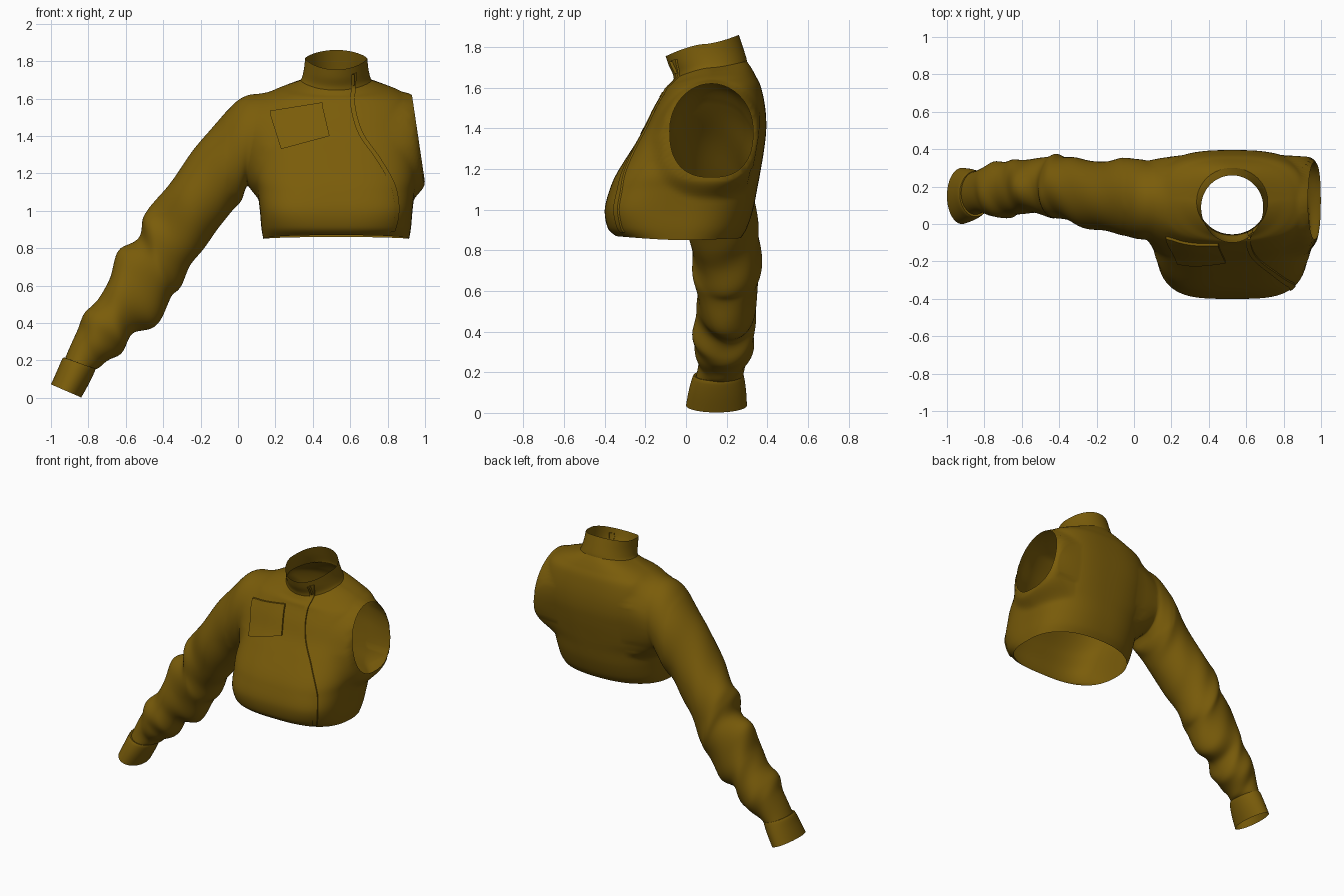
import bpy, bmesh, math
from mathutils import Vector
from mathutils.bvhtree import BVHTree

if "Cube" in bpy.data.objects:
    bpy.data.objects.remove(bpy.data.objects["Cube"])

CX = 0.525  # centre line of the torso

cloth = bpy.data.materials.new("olive_cloth")
cloth.diffuse_color = (0.195, 0.108, 0.003, 1)
cloth.use_nodes = True
cloth.node_tree.nodes["Principled BSDF"].inputs["Base Color"].default_value = cloth.diffuse_color


def smooth_rows(keys, steps):
    """Catmull-Rom interpolation through rows of numbers."""
    out = []
    for i in range(len(keys) - 1):
        p0, p1, p2 = keys[max(i - 1, 0)], keys[i], keys[i + 1]
        p3 = keys[min(i + 2, len(keys) - 1)]
        for s in range(steps):
            t = s / steps
            out.append([0.5 * (2 * b + (c - a) * t + (2 * a - 5 * b + 4 * c - d) * t * t
                               + (3 * b - a - 3 * c + d) * t ** 3)
                        for a, b, c, d in zip(p0, p1, p2, p3)])
    return out + [list(keys[-1])]


def loft(rings, closed=True, bm=None):
    """Bmesh skin over a list of point rings."""
    bm = bm or bmesh.new()
    rows = [[bm.verts.new(p) for p in r] for r in rings]
    n = len(rows[0])
    for a, b in zip(rows, rows[1:]):
        for j in range(n if closed else n - 1):
            k = (j + 1) % n
            bm.faces.new((a[j], a[k], b[k], b[j]))
    return bm


def finish(bm, name, angle=50):
    bmesh.ops.recalc_face_normals(bm, faces=bm.faces)
    me = bpy.data.meshes.new(name)
    bm.to_mesh(me)
    bm.free()
    ob = bpy.data.objects.new(name, me)
    bpy.context.collection.objects.link(ob)
    me.materials.append(cloth)
    bpy.ops.object.select_all(action='DESELECT')
    ob.select_set(True)
    bpy.context.view_layer.objects.active = ob
    bpy.ops.object.shade_smooth_by_angle(angle=math.radians(angle))
    return ob


def body_ring(row, segs=128):
    """Horizontal superellipse with separate front, side and back shape."""
    zf, zs, zb, hw, yf, cy, yb, nf, nb = row
    pts = []
    for i in range(segs):
        a = math.tau * i / segs
        c, s = math.cos(a), math.sin(a)
        n = nb if s > 0 else nf
        r = (abs(c) ** n + abs(s) ** n) ** (-1 / n)
        c, s = c * r, s * r
        y = cy + s * ((yb - cy) if s > 0 else (cy - yf))
        z = zs + abs(s) ** 1.5 * ((zb if s > 0 else zf) - zs)
        pts.append((CX + hw * c, y, z))
    return pts


# Torso: front z, side z, back z, half width, front y, mid y, back y, squareness front, back
torso_keys = [
    (.87, .85, .86, .39, -.345, -.02, .27, 2.8, 2.3),
    (.91, .91, .91, .40, -.385, -.01, .30, 3.2, 2.4),
    (1.0, 1.0, 1.0, .408, -.40, .0, .33, 3.6, 2.5),
    (1.1, 1.1, 1.1, .42, -.375, .03, .35, 3.4, 2.5),
    (1.18, 1.18, 1.18, .435, -.34, .06, .365, 3.2, 2.6),
    (1.3, 1.3, 1.3, .435, -.265, .09, .385, 3.0, 2.7),
    (1.4, 1.4, 1.4, .435, -.20, .11, .395, 2.9, 2.8),
    (1.5, 1.5, 1.5, .425, -.15, .12, .39, 2.8, 2.8),
    (1.57, 1.60, 1.60, .40, -.11, .13, .37, 2.6, 2.6),
    (1.60, 1.645, 1.655, .335, -.095, .13, .345, 2.4, 2.4),
    (1.62, 1.675, 1.70, .26, -.075, .13, .32, 2.2, 2.2),
    (1.65, 1.70, 1.735, .185, -.055, .12, .295, 2, 2)]
torso = loft([body_ring(r) for r in smooth_rows(torso_keys, 7)])

# Armholes on both sides: flatten the side, cut an egg shape, snap its rim
AY, AZ, RY, RZ = .125, 1.39, .205, .23


def arm_dist(co):
    p = 2.0 if co.z > AZ else 2.5
    return (abs((co.y - AY) / RY) ** p + abs((co.z - AZ) / RZ) ** p) ** (1 / p)


def arm_x(z):
    return .93 + (1.62 - z) / .47 * .07 - CX


cut = []
for v in torso.verts:
    if abs(v.co.x - CX) < .28:
        continue
    d = arm_dist(v.co)
    reach = .5 - .42 * max(0, min(1, (v.co.z - 1.35) / .25))
    w = max(0, min(1, (1 + reach - d) / reach))
    w = w * w * (3 - 2 * w)
    side = math.copysign(1, v.co.x - CX)
    v.co.x += w * (CX + side * arm_x(v.co.z) - v.co.x)
    if d < 1:
        cut.append(v)
bmesh.ops.delete(torso, geom=cut, context='VERTS')
for v in torso.verts:
    d = arm_dist(v.co)
    if v.is_boundary and d < 1.4 and abs(v.co.x - CX) > .28:
        v.co.y = AY + (v.co.y - AY) / d
        v.co.z = AZ + (v.co.z - AZ) / d
        v.co.x = CX + math.copysign(arm_x(v.co.z), v.co.x - CX)

# Stand-up collar
collar_keys = [
    (1.645, 1.695, 1.73, .192, -.06, .12, .30, 2, 2),
    (1.67, 1.715, 1.75, .182, -.066, .115, .296, 2, 2),
    (1.71, 1.76, 1.80, .172, -.085, .10, .28, 2, 2),
    (1.755, 1.815, 1.86, .166, -.10, .09, .26, 2, 2)]
collar = loft([body_ring(r) for r in smooth_rows(collar_keys, 5)])

# Surfaces that the front details are laid on
trees = []
for bm in (torso, collar):
    bm.normal_update()
    trees.append(BVHTree.FromBMesh(bm))


def on_front(x, z, lift):
    ys = [h[0].y for h in (t.ray_cast(Vector((x, -2, z)), Vector((0, 1, 0))) for t in trees) if h[0]]
    return (x, min(ys) - lift, z)


def patch(name, left, right, lift, steps=8, cols=8):
    """Raised cloth strip between two front-view (x, z) lines."""
    rows = smooth_rows([a + b for a, b in zip(left, right)], steps)
    rows = [rows[0]] + rows + [rows[-1]]
    us = [0] + [i / cols for i in range(cols + 1)] + [1]
    grid = []
    for i, (ax, az, bx, bz) in enumerate(rows):
        rim = i in (0, len(rows) - 1)
        grid.append([on_front(ax + (bx - ax) * u, az + (bz - az) * u,
                              -.003 if rim or j in (0, len(us) - 1) else lift)
                     for j, u in enumerate(us)])
    return finish(loft(grid, closed=False), name, 35)


# Chest pocket with its top welt
patch("chest_pocket", [(.17, 1.52), (.20, 1.425), (.23, 1.33)],
      [(.45, 1.57), (.47, 1.485), (.49, 1.40)], .011)
patch("pocket_welt", [(.17, 1.535), (.175, 1.515)], [(.45, 1.58), (.455, 1.56)], .014, 3)

# Curved zip flap running from the collar to the hem
zip_line = [(.612, 1.735), (.605, 1.66), (.603, 1.55), (.645, 1.41), (.735, 1.28),
            (.81, 1.15), (.835, 1.05), (.835, .96), (.815, .885)]
patch("zip_flap", zip_line, [(x + .025, z + .005) for x, z in zip_line], .009, 8, 2)

# Zip pull at the throat, leaning with the collar
pull = bmesh.new()
bmesh.ops.create_cube(pull, size=1)
px, py, pz = on_front(.615, 1.70, .012)
for v in pull.verts:
    v.co = Vector((px + v.co.x * .018, py + v.co.y * .016 - v.co.z * .028, pz + v.co.z * .06))
finish(pull, "zip_pull")
finish(collar, "collar")


def sleeve_ring(row, v=0, wrinkle=0, segs=72):
    ux, uz, lx, lz, y0, y1 = row
    c = Vector(((ux + lx) / 2, (y0 + y1) / 2, (uz + lz) / 2))
    a = Vector(((ux - lx) / 2, 0, (uz - lz) / 2))
    b = Vector((0, (y1 - y0) / 2, 0))
    pts = []
    for i in range(segs):
        t = math.tau * i / segs
        k = 1 + wrinkle * (math.sin(34 * v + 2 * t) + .7 * math.sin(51 * v - 3 * t + 1))
        pts.append(c + (a * math.cos(t) + b * math.sin(t)) * k)
    return pts


# Crumpled sleeve: upper edge x, z, lower edge x, z, front y, back y
sleeve_keys = [
    (.08, 1.63, .035, 1.10, -.085, .345), (.0, 1.595, .015, 1.05, -.08, .35),
    (-.09, 1.50, -.03, 1.0, -.06, .355), (-.20, 1.37, -.09, .93, -.04, .335),
    (-.33, 1.20, -.18, .80, -.02, .34), (-.44, 1.05, -.26, .70, .02, .36),
    (-.505, .97, -.32, .58, .03, .37), (-.53, .86, -.37, .51, .04, .36),
    (-.635, .78, -.45, .38, .055, .35), (-.69, .64, -.56, .345, .055, .34),
    (-.74, .53, -.61, .26, .03, .34), (-.82, .455, -.67, .21, .04, .33),
    (-.86, .36, -.74, .165, .06, .30), (-.925, .21, -.77, .15, .05, .28)]
rows = smooth_rows(sleeve_keys, 8)
rings = []
for i, r in enumerate(rows):
    v = i / (len(rows) - 1)
    amp = .027 * min(1, max(0, (v - .1) * 3)) * min(1, (1 - v) * 10)
    rings.append(sleeve_ring(r, v, amp))
loft(rings, bm=torso)

# Sew the sleeve onto the left armhole and relax the cloth around the seam
rim = [e for e in torso.edges if e.is_boundary
       and all(v.co.x < .3 and v.co.z > 1.0 for v in e.verts)]
bmesh.ops.bridge_loops(torso, edges=rim)
near = [v for v in torso.verts if v.co.z > .95 and -.06 < v.co.x < .2 and not v.is_boundary
        and abs(arm_dist(v.co) - 1) < .35]
for _ in range(10):
    bmesh.ops.smooth_vert(torso, verts=near, factor=.5, use_axis_x=True, use_axis_y=True, use_axis_z=True)
finish(torso, "torso_with_sleeve", 60)

# Cuff with a small step where the sleeve gathers in
cuff_keys = [(-.92, .21, -.775, .155, .05, .28), (-.937, .212, -.763, .15, .035, .285),
             (-.965, .15, -.795, .08, .015, .295), (-1.0, .072, -.838, .002, .0, .30)]
finish(loft([sleeve_ring(r) for r in smooth_rows(cuff_keys, 4)]), "cuff", 35)
